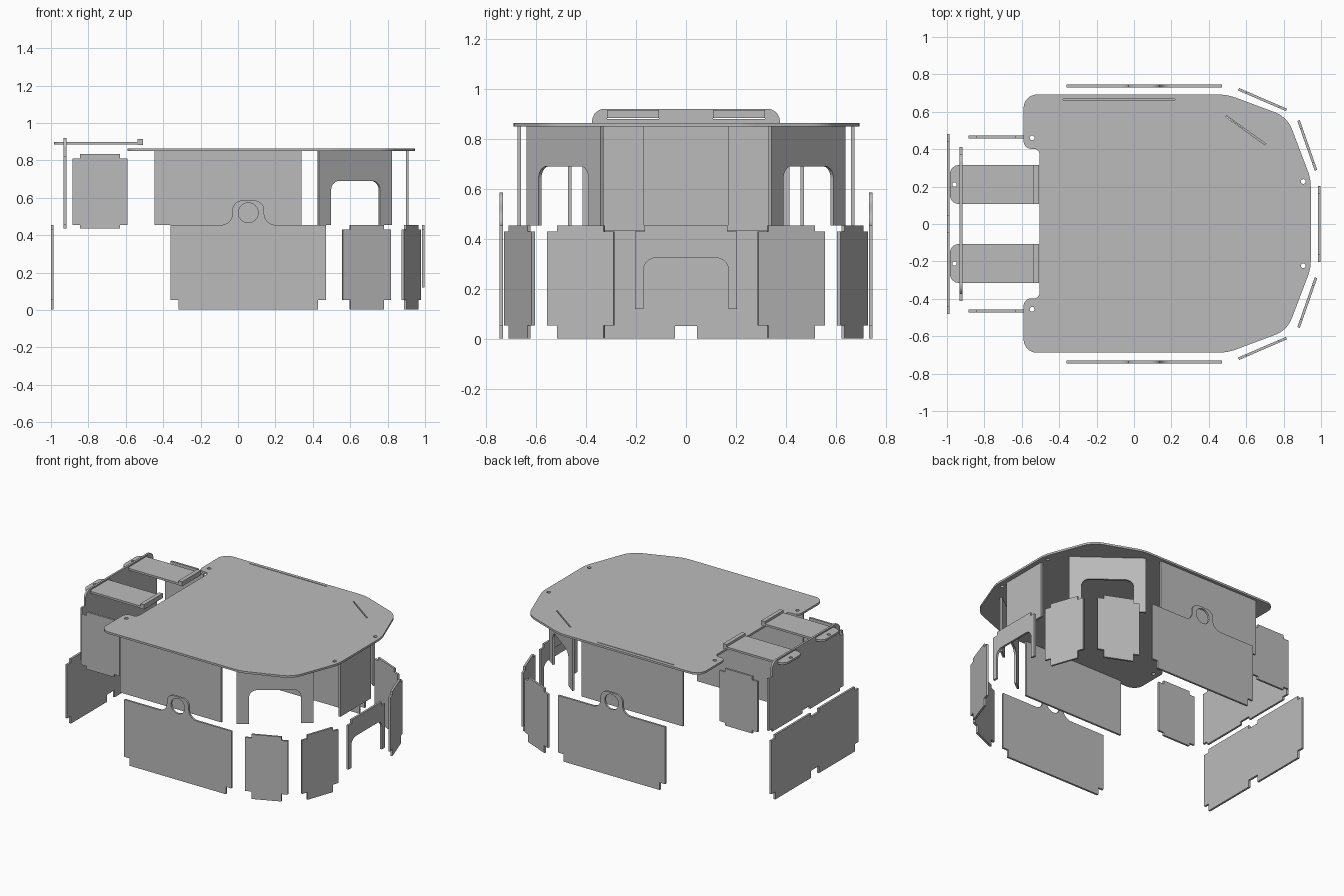
import bpy
import bmesh
import math
from mathutils import Matrix, Vector

old = bpy.data.objects.get("Cube")
if old:
    bpy.data.objects.remove(old, do_unlink=True)

GREY = (0.5, 0.5, 0.5, 1.0)
sheet = bpy.data.materials.new("sheet_grey")
sheet.use_nodes = True
sheet.diffuse_color = GREY
sheet.node_tree.nodes["Principled BSDF"].inputs["Base Color"].default_value = GREY

THICK = 0.014


def rounded(points, steps=7):
    """Turn (u, v, radius) corners into a polygon with arcs at the corners."""
    out = []
    for i, p in enumerate(points):
        corner = Vector(p[:2])
        r = p[2] if len(p) > 2 else 0
        if not r:
            out.append(corner)
            continue
        d1 = (Vector(points[i - 1][:2]) - corner).normalized()
        d2 = (Vector(points[(i + 1) % len(points)][:2]) - corner).normalized()
        half = d1.angle(d2) / 2
        centre = corner + (d1 + d2).normalized() * (r / math.cos(half))
        a, b = corner + d1 * r - centre, corner + d2 * r - centre
        for k in range(steps + 1):
            out.append(centre + a.lerp(b, k / steps).normalized() * a.length)
    return out


def sym(half):
    """Complete a right half outline, listed bottom to top, by mirroring."""
    return half + [(-p[0],) + tuple(p[1:]) for p in reversed(half)]


def rect(u0, v0, u1, v1):
    return [(u0, v0), (u1, v0), (u1, v1), (u0, v1)]


def circle(u, v, r, n=24):
    return [(u + r * math.cos(math.tau * i / n), v + r * math.sin(math.tau * i / n))
            for i in range(n)]


def plate(name, outline, holes=(), matrix=None, thick=THICK):
    """Cut a flat sheet from an outline with holes and place it."""
    curve = bpy.data.curves.new(name, 'CURVE')
    curve.dimensions = '2D'
    curve.fill_mode = 'BOTH'
    curve.extrude = thick / 2
    for loop in [outline, *holes]:
        pts = rounded(loop)
        spline = curve.splines.new('POLY')
        spline.points.add(len(pts) - 1)
        for sp, p in zip(spline.points, pts):
            sp.co = (p[0], p[1], 0, 1)
        spline.use_cyclic_u = True
    obj = bpy.data.objects.new(name, curve)
    bpy.context.collection.objects.link(obj)
    bpy.ops.object.select_all(action='DESELECT')
    obj.select_set(True)
    bpy.context.view_layer.objects.active = obj
    bpy.ops.object.convert(target='MESH')
    obj = bpy.context.view_layer.objects.active
    bm = bmesh.new()
    bm.from_mesh(obj.data)
    bmesh.ops.remove_doubles(bm, verts=bm.verts, dist=0.0001)
    bmesh.ops.recalc_face_normals(bm, faces=bm.faces)
    for f in bm.faces:
        f.smooth = False
    bm.to_mesh(obj.data)
    bm.free()
    obj.data.materials.clear()
    obj.data.materials.append(sheet)
    obj.matrix_world = matrix or Matrix()
    return obj


def upright(a, b):
    """Matrix for a standing sheet whose plan runs from a to b."""
    u = Vector((b[0] - a[0], b[1] - a[1], 0)).normalized()
    v = Vector((0, 0, 1))
    m = Matrix((u, v, u.cross(v))).transposed().to_4x4()
    m.translation = ((a[0] + b[0]) / 2, (a[1] + b[1]) / 2, 0)
    return m


def wall(name, a, b, half, holes=()):
    return plate(name, sym(half), holes, upright(a, b))


def tabbed(w, z0, z1, z2, z3, inset=0.042):
    """Half outline of a panel with stepped corners."""
    return [(w - inset, z0), (w - inset, z1), (w, z1), (w, z2),
            (w - inset, z2), (w - inset, z3)]


def notch(z, depth):
    return [(0.043, z), (0.043, z + depth)]


# Top deck with screw holes and tab slots
right_edge = [(-0.505, -0.40, 0.03), (-0.59, -0.40, 0.04), (-0.59, -0.69, 0.07),
              (0.50, -0.69, 0.05), (0.82, -0.57, 0.07), (0.945, -0.24, 0.04)]
deck_outline = right_edge + [(x, -y, r) for x, y, r in reversed(right_edge)]
deck_holes = [circle(x, s * y, 0.013, 12)
              for x, y in ((-0.545, 0.458), (0.905, 0.225)) for s in (-1, 1)]
deck_holes.append(rect(-0.38, 0.662, 0.22, 0.667))
deck_holes.append([(0.49, 0.571), (0.70, 0.421), (0.705, 0.427), (0.495, 0.577)])
plate("top_deck", deck_outline, deck_holes, Matrix.Translation((0, 0.002, 0.857)))

for s, side in ((-1, "right"), (1, "left")):
    # Side walls
    wall(f"upper_side_wall_{side}", (-0.445, s * 0.665), (0.34, s * 0.665),
         [(0.393, 0.455), (0.393, 0.85)])
    wall(f"lower_side_wall_{side}", (-0.36, s * 0.738), (0.47, s * 0.738),
         [(0.373, 0.003), (0.373, 0.055), (0.415, 0.055), (0.415, 0.455),
          (0.085, 0.455, 0.06), (0.085, 0.585, 0.05)],
         [circle(0, 0.52, 0.053, 32)])

    # Angled upper wall with an arched opening
    wall(f"upper_arch_wall_{side}", (0.43, s * 0.632), (0.82, s * 0.335),
         [(0.165, 0.69, 0.05), (0.165, 0.455), (0.245, 0.455), (0.245, 0.85)])

    # Angled lower walls
    wall(f"lower_corner_wall_{side}", (0.56, s * 0.72), (0.815, s * 0.61),
         tabbed(0.139, 0.003, 0.055, 0.43, 0.455))
    wall(f"lower_nose_wall_{side}", (0.88, s * 0.553), (0.973, s * 0.287),
         tabbed(0.141, 0.003, 0.055, 0.43, 0.455))

    # Small upper walls beside the arms
    wall(f"arm_side_wall_{side}", (-0.885, s * 0.465), (-0.59, s * 0.465),
         tabbed(0.148, 0.435, 0.455, 0.81, 0.835))

    # Arms with a lip at the inner end
    y0, y1 = sorted((s * 0.107, s * 0.315))
    plate(f"arm_{side}", [(-0.985, y0, 0.05), (-0.508, y0), (-0.508, y1), (-0.985, y1, 0.05)],
          [circle(-0.96, s * 0.211, 0.012, 12)], Matrix.Translation((0, 0, 0.892)))
    plate(f"arm_lip_{side}", rect(-0.536, y0, -0.508, y1), (),
          Matrix.Translation((0, 0, 0.899)), 0.033)

# Nose walls
wall("upper_nose_wall", (0.905, -0.17), (0.905, 0.17), [(0.17, 0.455), (0.17, 0.85)])
wall("lower_nose_arch", (0.99, -0.2), (0.99, 0.2),
     [(0.17, 0.325, 0.05), (0.17, 0.12), (0.203, 0.12), (0.203, 0.43),
      (0.165, 0.43), (0.165, 0.455)])

# Rear walls
wall("upper_rear_wall", (-0.925, -0.41), (-0.925, 0.41),
     notch(0.457, -0.022) + tabbed(0.413, 0.435, 0.455, 0.82, 0.82, 0.04)[:4]
     + [(0.375, 0.82), (0.375, 0.92, 0.05)],
     [rect(-0.315, 0.88, -0.107, 0.91), rect(0.107, 0.88, 0.315, 0.91)])
wall("lower_rear_wall", (-0.993, -0.48), (-0.993, 0.48),
     notch(0.053, -0.05) + tabbed(0.482, 0.003, 0.055, 0.43, 0.455)
     + notch(0.455, -0.025))
